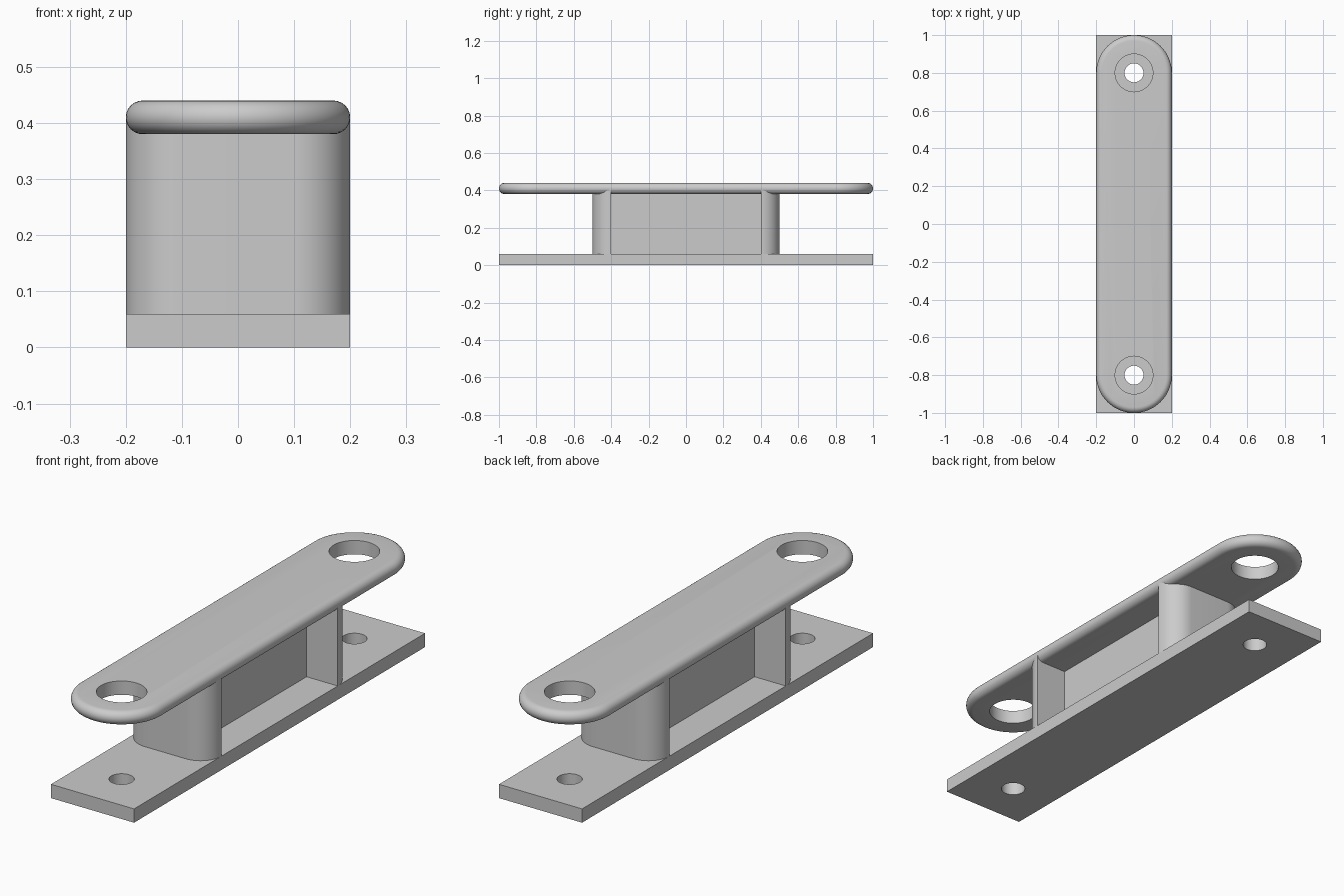
import bpy
import bmesh
from math import sin, cos, pi, radians

cube = bpy.data.objects.get("Cube")
if cube:
    bpy.data.objects.remove(cube, do_unlink=True)

grey = bpy.data.materials.new("plain grey")
grey.use_nodes = True
grey.diffuse_color = (0.6, 0.6, 0.6, 1)
grey.node_tree.nodes["Principled BSDF"].inputs["Base Color"].default_value = (0.6, 0.6, 0.6, 1)


def arc(cx, cy, r, start, end, steps):
    """Points on an arc, angles in degrees."""
    angles = [radians(start + (end - start) * i / steps) for i in range(steps + 1)]
    return [(cx + r * cos(a), cy + r * sin(a)) for a in angles]


def loft(name, rings):
    """Solid through a stack of (outline, z) rings, capped at both ends."""
    bm = bmesh.new()
    loops = [[bm.verts.new((x, y, z)) for x, y in pts] for pts, z in rings]
    n = len(loops[0])
    for low, high in zip(loops, loops[1:]):
        for i in range(n):
            j = (i + 1) % n
            bm.faces.new((low[i], low[j], high[j], high[i]))
    bm.faces.new(loops[0][::-1])
    bm.faces.new(loops[-1])
    bmesh.ops.recalc_face_normals(bm, faces=bm.faces)
    mesh = bpy.data.meshes.new(name)
    bm.to_mesh(mesh)
    bm.free()
    mesh.materials.append(grey)
    obj = bpy.data.objects.new(name, mesh)
    bpy.context.collection.objects.link(obj)
    return obj


def select_only(obj):
    bpy.ops.object.select_all(action='DESELECT')
    obj.select_set(True)
    bpy.context.view_layer.objects.active = obj


def drill(obj, radius, z):
    """Bore a vertical hole near each end of a plate."""
    for y in (-0.8, 0.8):
        circle = arc(0, y, radius, 0, 360, 64)[:-1]
        cutter = loft("hole_cutter", [(circle, z - 0.1), (circle, z + 0.1)])
        cutter.hide_render = True
        mod = obj.modifiers.new("hole", 'BOOLEAN')
        mod.operation = 'DIFFERENCE'
        mod.solver = 'EXACT'
        mod.object = cutter
        select_only(obj)
        bpy.ops.object.modifier_apply(modifier=mod.name)
        bpy.data.objects.remove(cutter, do_unlink=True)


def smooth(obj):
    select_only(obj)
    bpy.ops.object.shade_smooth_by_angle(angle=radians(30))


# Rectangular base plate with small holes
rect = [(-0.2, -1), (0.2, -1), (0.2, 1), (-0.2, 1)]
base = loft("base_plate", [(rect, 0), (rect, 0.06)])
drill(base, 0.05, 0.03)
smooth(base)

# Rounded block with a deep pocket each side, leaving a thin middle web
half = [(0.05, -0.4), (0.05, 0.4)] + arc(0.1, 0.4, 0.1, 0, 90, 16)
half += [(-x, y) for x, y in reversed(half)]
outline = half[1:-1]
# The lower end is the upper end turned half round
outline += [(-x, -y) for x, y in outline]
block = loft("pocketed_block", [(outline, 0.06), (outline, 0.41)])
smooth(block)

# Round-ended top plate with a full half-round rim and larger holes
rings = []
for i in range(13):
    t = -pi / 2 + pi * i / 12
    r = 0.17 + 0.03 * cos(t)
    pts = arc(0, 0.8, r, 0, 180, 40) + arc(0, -0.8, r, 180, 360, 40)
    rings.append((pts, 0.41 + 0.03 * sin(t)))
top = loft("top_plate", rings)
drill(top, 0.1, 0.41)
smooth(top)
